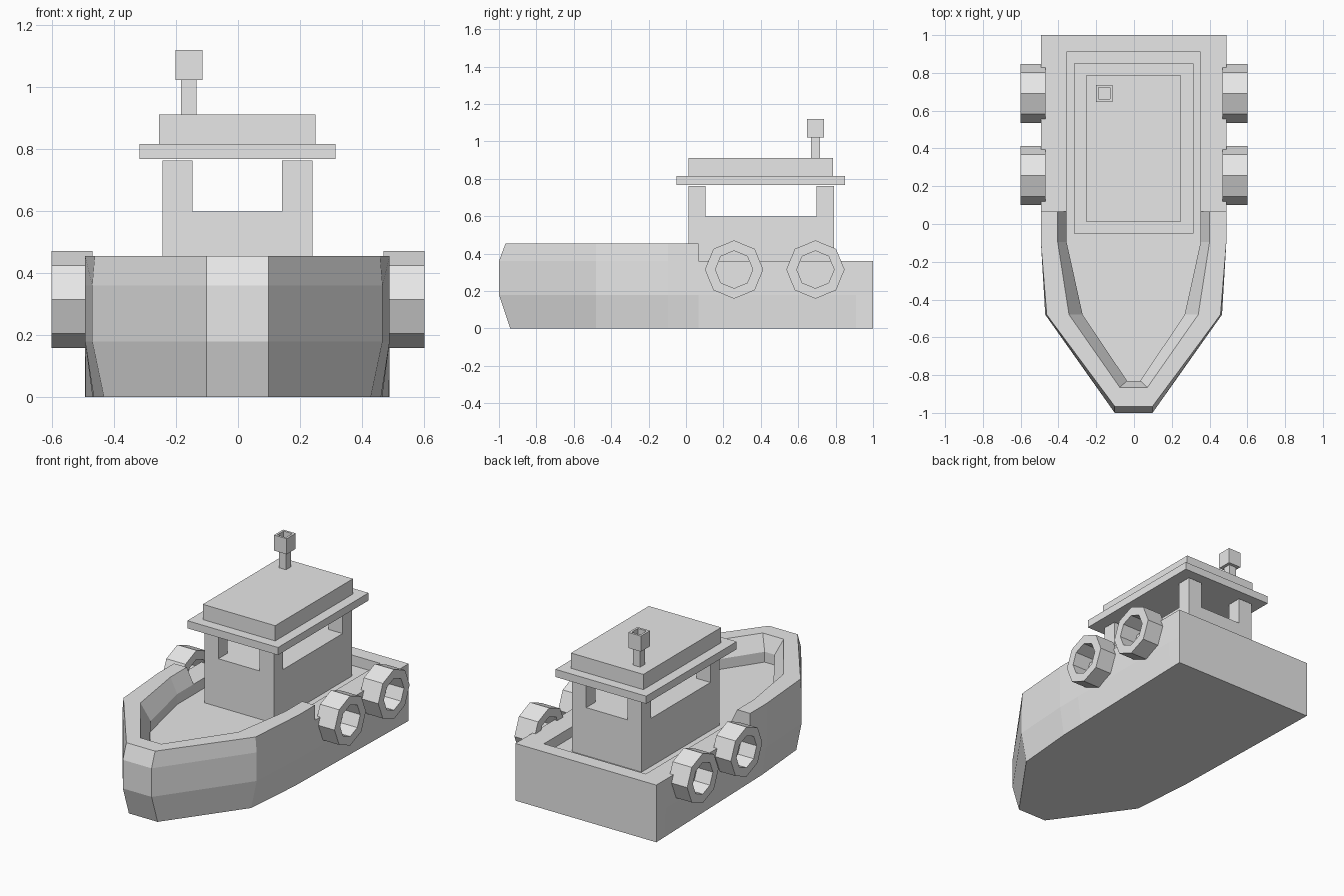
import bpy, bmesh
from math import sin, cos, pi

if "Cube" in bpy.data.objects:
    bpy.data.objects.remove(bpy.data.objects["Cube"], do_unlink=True)

grey = bpy.data.materials.new("plain_grey")
grey.use_nodes = True
grey.diffuse_color = (0.8, 0.8, 0.8, 1)
grey.node_tree.nodes["Principled BSDF"].inputs["Base Color"].default_value = (0.8, 0.8, 0.8, 1)


def finish(name, bm, loc=(0, 0, 0)):
    bmesh.ops.recalc_face_normals(bm, faces=bm.faces)
    mesh = bpy.data.meshes.new(name)
    bm.to_mesh(mesh)
    bm.free()
    mesh.materials.append(grey)
    obj = bpy.data.objects.new(name, mesh)
    obj.location = loc
    bpy.context.collection.objects.link(obj)
    return obj


def loft(bm, rows, closed=False):
    """Join neighbouring rows of points with quads."""
    grid = [[bm.verts.new(p) for p in row] for row in rows]
    pairs = list(zip(grid, grid[1:]))
    if closed:
        pairs.append((grid[-1], grid[0]))
    for a, b in pairs:
        for j in range(len(a) - 1):
            bm.faces.new((a[j], a[j + 1], b[j + 1], b[j]))


def box_mesh(bm, lo, hi):
    verts = bmesh.ops.create_cube(bm, size=1)["verts"]
    for v in verts:
        v.co = [(l + h) / 2 + c * (h - l) for l, h, c in zip(lo, hi, v.co)]


def box(name, lo, hi):
    bm = bmesh.new()
    box_mesh(bm, lo, hi)
    return finish(name, bm)


# Hull: half sections from the chine, up the side, over the rim, down to the deck
DECK, RIM, TOP = 0.295, 0.36, 0.455
FRONT_Z = (0, 0.18, RIM, TOP, TOP, RIM, DECK)
AFT_Z = (0, 0.18, RIM, RIM, RIM, RIM, DECK)
W, INNER, BACK = 0.491, 0.355, 0.91


def section(xs, ys, zs):
    pts = list(zip(xs, ys, zs))
    return [(0, ys[0], 0)] + pts + [(0, ys[-1], DECK)]


def aft(y, chine):
    return section((chine, W, W, W, INNER, INNER, INNER), [y] * 7, AFT_Z)


bow_y = (-0.94, -1, -1, -0.965, -0.865, -0.83, -0.83)
stern_y = [1] * 4 + [BACK] * 3
rows = [
    section([0] * 7, bow_y, FRONT_Z),
    section((0.1, 0.1, 0.1, 0.1, 0.073, 0.035, 0.035), bow_y, FRONT_Z),
    section((0.43, 0.468, 0.468, 0.46, 0.342, 0.27, 0.27), [-0.48] * 7, FRONT_Z),
    section((0.463, W, W, W, 0.402, INNER, INNER), [-0.095] * 7, FRONT_Z),
    section((0.467, W, W, W, 0.402, INNER, INNER), [0.067] * 7, FRONT_Z),
    aft(0.067, 0.467),
    aft(BACK, 0.489),
    section([W] * 4 + [0] * 3, stern_y, AFT_Z),
    section([0] * 7, stern_y, AFT_Z),
]
bm = bmesh.new()
loft(bm, rows)
bmesh.ops.remove_doubles(bm, verts=bm.verts, dist=1e-4)
bmesh.ops.mirror(bm, geom=bm.verts[:] + bm.edges[:] + bm.faces[:], axis='X', merge_dist=1e-4)
bmesh.ops.remove_doubles(bm, verts=bm.verts, dist=1e-4)
finish("hull", bm, (-0.002, 0, 0))

# Cabin body and its four corner posts
CX, CW, Y0, Y1, SILL = -0.002, 0.242, 0.013, 0.79, 0.598
box("cabin_body", (CX - CW, Y0, DECK), (CX + CW, Y1, SILL))
bm = bmesh.new()
for x in (CX - CW, CX + CW - 0.098):
    for y in (Y0, Y1 - 0.092):
        box_mesh(bm, (x, y, SILL), (x + 0.098, y + 0.092, 0.763))
finish("cabin_posts", bm)

# Two-tier roof
box("roof_slab", (CX - 0.316, -0.05, 0.768), (CX + 0.316, 0.85, 0.816))
box("roof_upper", (CX - 0.252, Y0, 0.816), (CX + 0.252, 0.787, 0.912))

# Funnel with a hollow square cap
FX, FY = -0.158, 0.692
box("funnel_stem", (FX - 0.025, FY - 0.025, 0.912), (FX + 0.025, FY + 0.025, 1.022))
bm = bmesh.new()
box_mesh(bm, (FX - 0.044, FY - 0.045, 1.022), (FX + 0.044, FY + 0.045, 1.12))
top = max(bm.faces, key=lambda f: f.calc_center_median().z)
bmesh.ops.inset_region(bm, faces=[top], thickness=0.02)
hole = bmesh.ops.extrude_discrete_faces(bm, faces=[top])["faces"][0]
bmesh.ops.translate(bm, verts=hole.verts, vec=(0, 0, -0.07))
finish("funnel_cap", bm)

# Eight-sided tyre fenders along both sides
for side, label in ((1, "left"), (-1, "right")):
    for y, place in ((0.257, "front"), (0.692, "rear")):
        ring = [(0.469, 0.156), (0.602, 0.156), (0.602, 0.1), (0.469, 0.1), (0.469, 0.156)]
        bm = bmesh.new()
        loft(bm, [[(side * x, r * cos(k * pi / 4), r * sin(k * pi / 4)) for x, r in ring]
                  for k in range(8)], closed=True)
        bmesh.ops.remove_doubles(bm, verts=bm.verts, dist=1e-4)
        finish(f"fender_{place}_{label}", bm, (0, y, 0.315))
